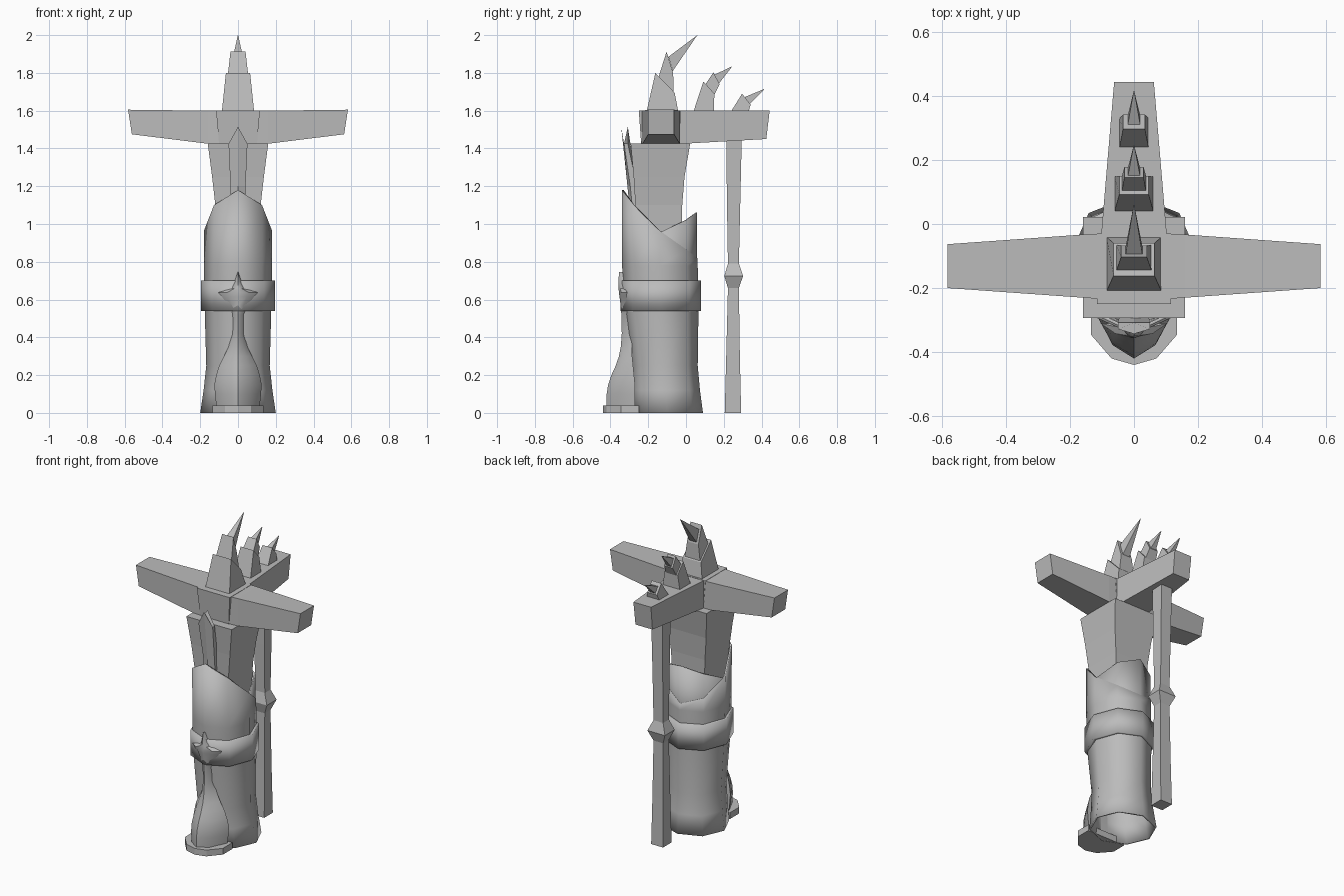
import bpy, bmesh, math

steel = bpy.data.materials.new("grey")
steel.diffuse_color = (0.5, 0.5, 0.5, 1)


def loft(name, rings, caps=True, smooth=None, shell=0):
    """Skin equal-length rings of points into one object."""
    bm = bmesh.new()
    vs = [[bm.verts.new(p) for p in r] for r in rings]
    n = len(rings[0])
    for a, b in zip(vs, vs[1:]):
        for i in range(n):
            j = (i + 1) % n
            bm.faces.new((a[i], a[j], b[j], b[i]))
    if caps:
        bm.faces.new(vs[0])
        bm.faces.new(vs[-1])
    bmesh.ops.recalc_face_normals(bm, faces=bm.faces)
    me = bpy.data.meshes.new(name)
    bm.to_mesh(me)
    bm.free()
    ob = bpy.data.objects.new(name, me)
    bpy.context.collection.objects.link(ob)
    me.materials.append(steel)
    if shell:
        m = ob.modifiers.new("thickness", 'SOLIDIFY')
        m.thickness, m.offset = shell, -1
    if smooth:
        bpy.ops.object.select_all(action='DESELECT')
        ob.select_set(True)
        bpy.context.view_layer.objects.active = ob
        bpy.ops.object.shade_smooth_by_angle(angle=math.radians(smooth))
    return ob


def rect_z(z, hx, y0, y1):
    return [(-hx, y0, z), (hx, y0, z), (hx, y1, z), (-hx, y1, z)]


def octagon(z, rx, cy, ry):
    """Eight-sided ring, first corner at the front; z may be a front-to-back list."""
    out = []
    for i in range(8):
        a = i * math.pi / 4
        h = z[min(i, 8 - i)] if isinstance(z, list) else z
        out.append((rx * math.sin(a), cy - ry * math.cos(a), h))
    return out


# Sheath: outer shell peaked at the front, inner shell rising at the back
loft("sheath", [octagon(0, .2, -.1, .19), octagon(.12, .182, -.108, .182),
                octagon(.25, .168, -.115, .177), octagon(.54, .176, -.132, .198),
                octagon(.78, .18, -.138, .2),
                octagon([1.18, 1.1, .965, .865, .82], .18, -.14, .2)],
     caps=False, smooth=50, shell=.01)
loft("sheath_back", [octagon(.6, .172, -.137, .193),
                     octagon([.85, .9, .955, 1.02, 1.06], .175, -.138, .197)],
     caps=False, smooth=50, shell=.008)
loft("sheath_band", [octagon(.54, .195, -.133, .213), octagon(.70, .195, -.133, .213)],
     caps=False, smooth=50, shell=.025)

# Sheath tip ornament: (z, half width, ridge y, edge y)
tip = [(.04, .115, -.42, -.27), (.1, .122, -.42, -.27), (.15, .125, -.412, -.27),
       (.2, .115, -.395, -.275), (.25, .1, -.372, -.28), (.3, .075, -.355, -.285),
       (.35, .05, -.345, -.285), (.42, .035, -.34, -.285), (.52, .036, -.342, -.3),
       (.57, .052, -.346, -.31), (.615, .085, -.352, -.315), (.637, .106, -.355, -.31),
       (.658, .036, -.357, -.325), (.70, .017, -.357, -.33), (.745, .002, -.355, -.335)]
loft("sheath_tip_ornament",
     [[(-w, e, z), (-.55 * w, e + .72 * (r - e), z), (0, r, z),
       (.55 * w, e + .72 * (r - e), z), (w, e, z)] for z, w, r, e in tip], smooth=40)
foot = [(-.135, -.25), (-.135, -.345), (-.07, -.42), (0, -.44),
        (.07, -.42), (.135, -.345), (.135, -.25)]
loft("sheath_tip_plate", [[(x, y, z) for x, y in foot] for z in (0, .04)])

# Flaring rectangular block under the guard
loft("grip_block", [rect_z(.85, .11, -.25, -.025), rect_z(1.1, .12, -.268, -.02),
                    rect_z(1.25, .137, -.277, -.008), rect_z(1.425, .16, -.293, .022)])


# Pointed ridge strip on the front of the block
def strip(z, w, yf, yb, rise):
    return [(-w, yb, z), (-w, yf + .015, z), (0, yf, z + rise),
            (w, yf + .015, z), (w, yb, z), (0, yb, z + rise)]


loft("front_ridge", [strip(1.05, .038, -.295, -.24, 0), strip(1.2, .04, -.31, -.26, 0),
                     strip(1.425, .05, -.343, -.308, .09)])

# Three-armed guard
loft("guard_centre", [rect_z(1.42, .1, -.237, -.03), rect_z(1.602, .116, -.25, -.03)])
for side, label in ((-1, "left"), (1, "right")):
    def arm(xb, xt, zb, zt, y0, y1):
        return [(side * xb, y0, zb), (side * xb, y1, zb),
                (side * xt, y1, zt), (side * xt, y0, zt)]
    loft("guard_arm_" + label, [arm(.05, .05, 1.42, 1.6, -.238, -.03),
                                arm(.16, .16, 1.425, 1.6, -.23, -.033),
                                arm(.562, .582, 1.475, 1.605, -.2, -.063)])
loft("guard_arm_back", [[(-.108, -.1, 1.42), (.108, -.1, 1.42), (.108, -.1, 1.6), (-.108, -.1, 1.6)],
                        [(-.06, .425, 1.45), (.06, .425, 1.45), (.062, .443, 1.6), (-.062, .443, 1.6)]])

# Strap hanging from the back arm, with a diamond knot: (z, half x, y0, y1)
loft("hanging_strap", [rect_z(*s) for s in (
    (0, .042, .205, .292), (.3, .038, .213, .285), (.66, .034, .222, .28),
    (.725, .062, .203, .302), (.79, .034, .222, .28), (1.1, .036, .217, .287),
    (1.45, .04, .213, .295))])


# Curved horns: each segment is a tapered block between two tilted sections
# section = (front y, front z, back y, back z, half width)
def section(yf, zf, yb, zb, w):
    return [(-w, yf, zf), (w, yf, zf), (w, yb, zb), (-w, yb, zb)]


horns = {
    "front_horn": [((-.21, 1.59, -.04, 1.59, .086), (-.162, 1.80, -.06, 1.695, .064)),
                   ((-.148, 1.77, -.065, 1.68, .056), (-.103, 1.912, -.068, 1.80, .04)),
                   ((-.093, 1.885, -.07, 1.81, .026), (.06, 2.0, .059, 1.998, .001))],
    "middle_horn": [((.038, 1.59, .148, 1.59, .061), (.092, 1.755, .15, 1.69, .046)),
                    ((.1, 1.735, .148, 1.68, .038), (.145, 1.803, .178, 1.74, .03)),
                    ((.15, 1.79, .175, 1.745, .019), (.245, 1.835, .244, 1.833, .001))],
    "back_horn": [((.235, 1.59, .33, 1.59, .046), (.297, 1.69, .342, 1.632, .034)),
                  ((.306, 1.67, .336, 1.635, .02), (.415, 1.715, .414, 1.713, .001))],
}
for name, segments in horns.items():
    for i, (lo, hi) in enumerate(segments):
        loft(f"{name}_{i + 1}", [section(*lo), section(*hi)])
